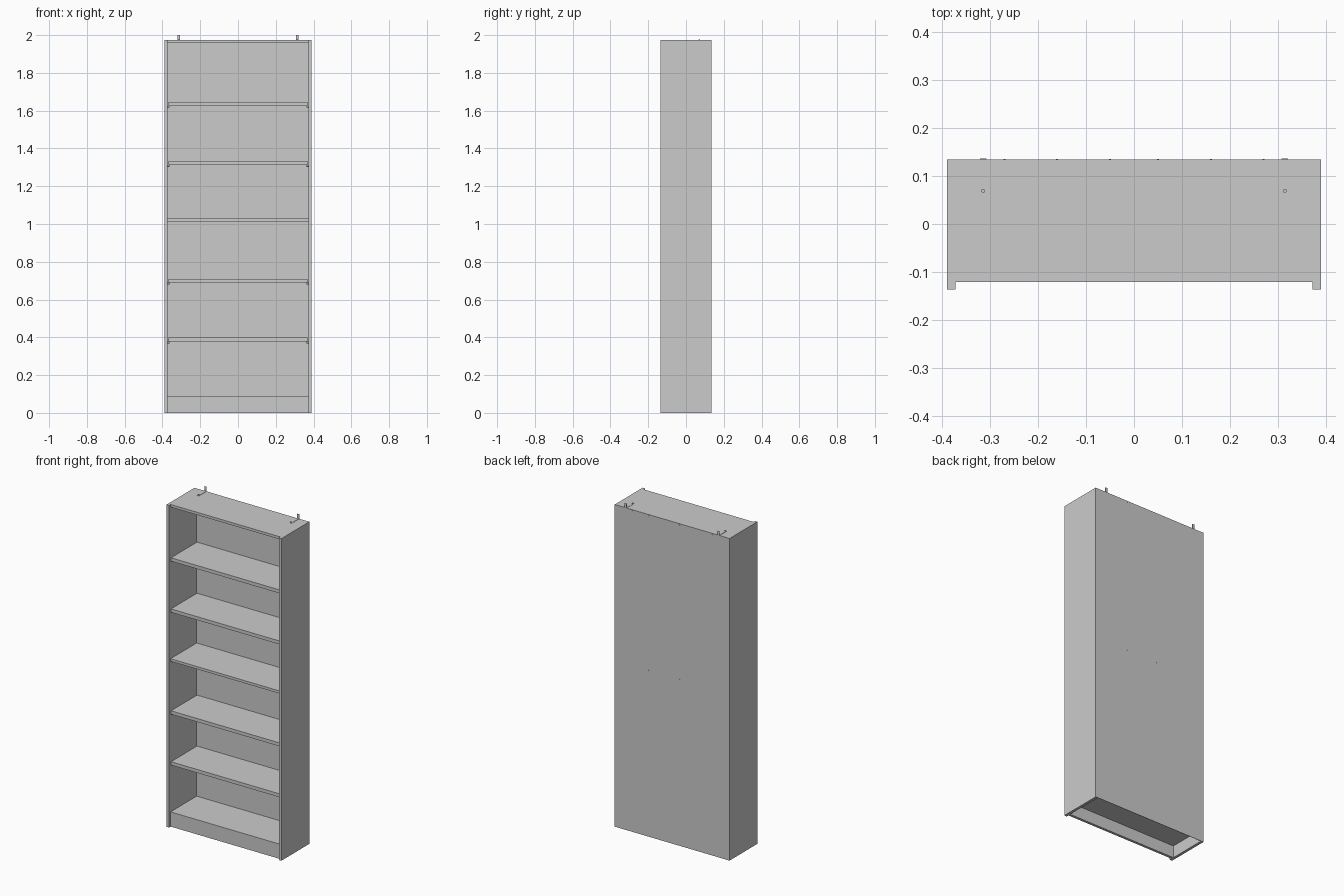
import bpy, bmesh, math
from mathutils import Matrix, Vector

if "Cube" in bpy.data.objects:
    bpy.data.objects.remove(bpy.data.objects["Cube"])

H = 1.973                    # carcass height
FRONT, BACK = -0.136, 0.1345
OUT, INN = 0.389, 0.372      # outer / inner face of the sides
RECESS = -0.121              # front edge of shelves, top and plinth
PANEL = 0.1315               # front face of the thin back panel


def finish(name, bm):
    bmesh.ops.recalc_face_normals(bm, faces=bm.faces)
    me = bpy.data.meshes.new(name)
    bm.to_mesh(me)
    bm.free()
    ob = bpy.data.objects.new(name, me)
    bpy.context.collection.objects.link(ob)
    return ob


def add_box(bm, x, y, z):
    size = [b - a for a, b in (x, y, z)]
    mid = Vector([(a + b) / 2 for a, b in (x, y, z)])
    bmesh.ops.create_cube(bm, size=1, matrix=Matrix.Translation(mid) @ Matrix.Diagonal((*size, 1)))


def box(name, x, y, z):
    bm = bmesh.new()
    add_box(bm, x, y, z)
    return finish(name, bm)


def add_cyl(bm, centre, r, length, axis, seg=12):
    rot = {'x': Matrix.Rotation(math.pi / 2, 4, 'Y'),
           'y': Matrix.Rotation(math.pi / 2, 4, 'X'),
           'z': Matrix.Identity(4)}[axis]
    bmesh.ops.create_cone(bm, cap_ends=True, segments=seg, radius1=r, radius2=r,
                          depth=length, matrix=Matrix.Translation(centre) @ rot)


def side_panel(name, s):
    # Plan profile with a rabbet at the back for the back panel, extruded upward
    prof = [(INN, FRONT), (OUT, FRONT), (OUT, BACK), (0.378, BACK), (0.378, PANEL), (INN, PANEL)]
    bm = bmesh.new()
    face = bm.faces.new([bm.verts.new((s * x, y, 0)) for x, y in prof])
    top = bmesh.ops.extrude_face_region(bm, geom=[face])
    verts = [v for v in top['geom'] if isinstance(v, bmesh.types.BMVert)]
    bmesh.ops.translate(bm, verts=verts, vec=(0, 0, H))
    return finish(name, bm)


# Carcass
side_panel("left_side", -1)
side_panel("right_side", 1)
box("back_panel", (-0.378, 0.378), (PANEL, BACK - 0.0005), (0, H))
for name, z0, z1 in (("top_board", 1.957, H), ("fixed_shelf", 1.012, 1.028),
                     ("bottom_shelf", 0.074, 0.09)):
    box(name, (-INN, INN), (RECESS, PANEL), (z0, z1))
box("plinth", (-INN, INN), (RECESS, RECESS + 0.016), (0, 0.074))

# Loose shelves, each on four pegs
for i, z in enumerate((0.377, 0.689, 1.313, 1.626), 1):
    box(f"loose_shelf_{i}", (-0.369, 0.369), (RECESS, PANEL - 0.001), (z, z + 0.021))
    bm = bmesh.new()
    for s in (-1, 1):
        for y in (-0.09, 0.09):
            add_cyl(bm, (s * 0.367, y, z - 0.005), 0.005, 0.010, 'x')
    finish(f"shelf_pegs_{i}", bm)

# Wall brackets: arm lying on the top, upright tab at the back, screw
for name, s in (("left_bracket", -1), ("right_bracket", 1)):
    x = (s * 0.314 - 0.007, s * 0.314 + 0.007)
    bm = bmesh.new()
    add_box(bm, x, (0.062, 0.136), (H, H + 0.0015))
    add_box(bm, x, (0.1345, 0.136), (H, 2.0))
    add_cyl(bm, (s * 0.314, 0.069, H + 0.003), 0.004, 0.004, 'z')
    finish(name, bm)

# Nails through the back panel into the fixed boards
bm = bmesh.new()
for z in (1.02, 1.965):
    for x in (-0.27, -0.16, -0.05, 0.05, 0.16, 0.27):
        add_cyl(bm, (x, BACK, z), 0.002, 0.0015, 'y', 8)
finish("back_nails", bm)
